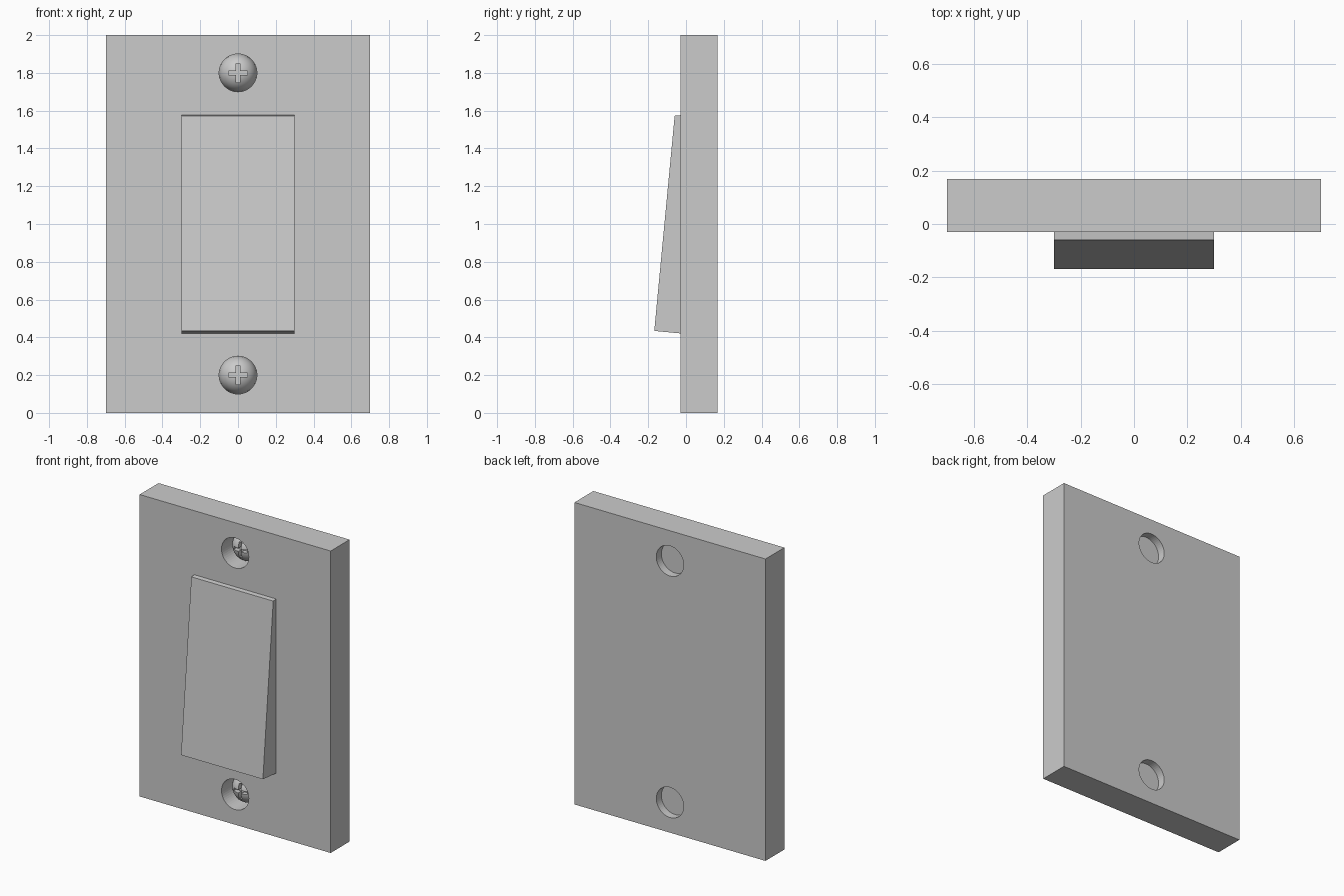
import bpy, bmesh, math
from mathutils import Matrix

if "Cube" in bpy.data.objects:
    bpy.data.objects.remove(bpy.data.objects["Cube"])

FRONT, BACK = -0.03, 0.168      # plate faces in y
SCREW_Z = (0.2, 1.8)
R = 0.1


def new_object(name, bm):
    bmesh.ops.recalc_face_normals(bm, faces=bm.faces)
    me = bpy.data.meshes.new(name)
    bm.to_mesh(me)
    bm.free()
    ob = bpy.data.objects.new(name, me)
    bpy.context.collection.objects.link(ob)
    return ob


def add_box(bm, lo, hi):
    size = [b - a for a, b in zip(lo, hi)]
    mid = [(a + b) / 2 for a, b in zip(lo, hi)]
    bmesh.ops.create_cube(bm, size=1, matrix=Matrix.Translation(mid) @ Matrix.Diagonal((*size, 1)))


def box(name, lo, hi):
    bm = bmesh.new()
    add_box(bm, lo, hi)
    return new_object(name, bm)


def cut(ob, cutter):
    mod = ob.modifiers.new("cut", 'BOOLEAN')
    mod.operation = 'DIFFERENCE'
    mod.solver = 'EXACT'
    mod.object = cutter
    cutter.hide_render = True
    cutter.hide_set(True)


def smooth(ob):
    bpy.ops.object.select_all(action='DESELECT')
    ob.select_set(True)
    bpy.context.view_layer.objects.active = ob
    bpy.ops.object.shade_smooth_by_angle(angle=math.radians(35))


# wall plate
plate = box("wall_plate", (-0.7, FRONT, 0), (0.7, BACK, 2))

# rocker: tilted wedge profile in (y, z), sunk slightly into the plate
bm = bmesh.new()
profile = [(-0.06, 1.573), (-0.168, 0.434), (-0.01, 0.419), (-0.01, 1.578)]
face = bm.faces.new([bm.verts.new((-0.3, y, z)) for y, z in profile])
side = bmesh.ops.extrude_face_region(bm, geom=[face])["geom"]
bmesh.ops.translate(bm, verts=[v for v in side if isinstance(v, bmesh.types.BMVert)], vec=(0.6, 0, 0))
new_object("rocker_switch", bm)

for label, z in zip(("lower", "upper"), SCREW_Z):
    # screw hole through the plate
    bm = bmesh.new()
    bmesh.ops.create_cone(bm, cap_ends=True, segments=48, radius1=R, radius2=R, depth=0.6,
                          matrix=Matrix.Translation((0, 0, z)) @ Matrix.Rotation(math.pi / 2, 4, 'X'))
    cut(plate, new_object(label + "_hole_cutter", bm))

    # recessed domed screw head with a flat back
    bm = bmesh.new()
    bmesh.ops.create_uvsphere(bm, u_segments=48, v_segments=24, radius=R,
                              matrix=Matrix.Rotation(math.pi / 2, 4, 'X'))
    half = bmesh.ops.bisect_plane(bm, geom=bm.verts[:] + bm.edges[:] + bm.faces[:],
                                  plane_co=(0, 0, 0), plane_no=(0, 1, 0), clear_outer=True)
    bmesh.ops.holes_fill(bm, edges=[e for e in bm.edges if e.is_boundary])
    bmesh.ops.translate(bm, verts=bm.verts, vec=(0, 0.115, z))
    screw = new_object(label + "_screw_head", bm)

    # cross slot in the dome
    for tag, w, h in (("a", 0.05, 0.01), ("b", 0.01, 0.05)):
        cut(screw, box(f"{label}_slot_cutter_{tag}", (-w, -0.02, z - h), (w, 0.05, z + h)))
    smooth(screw)
